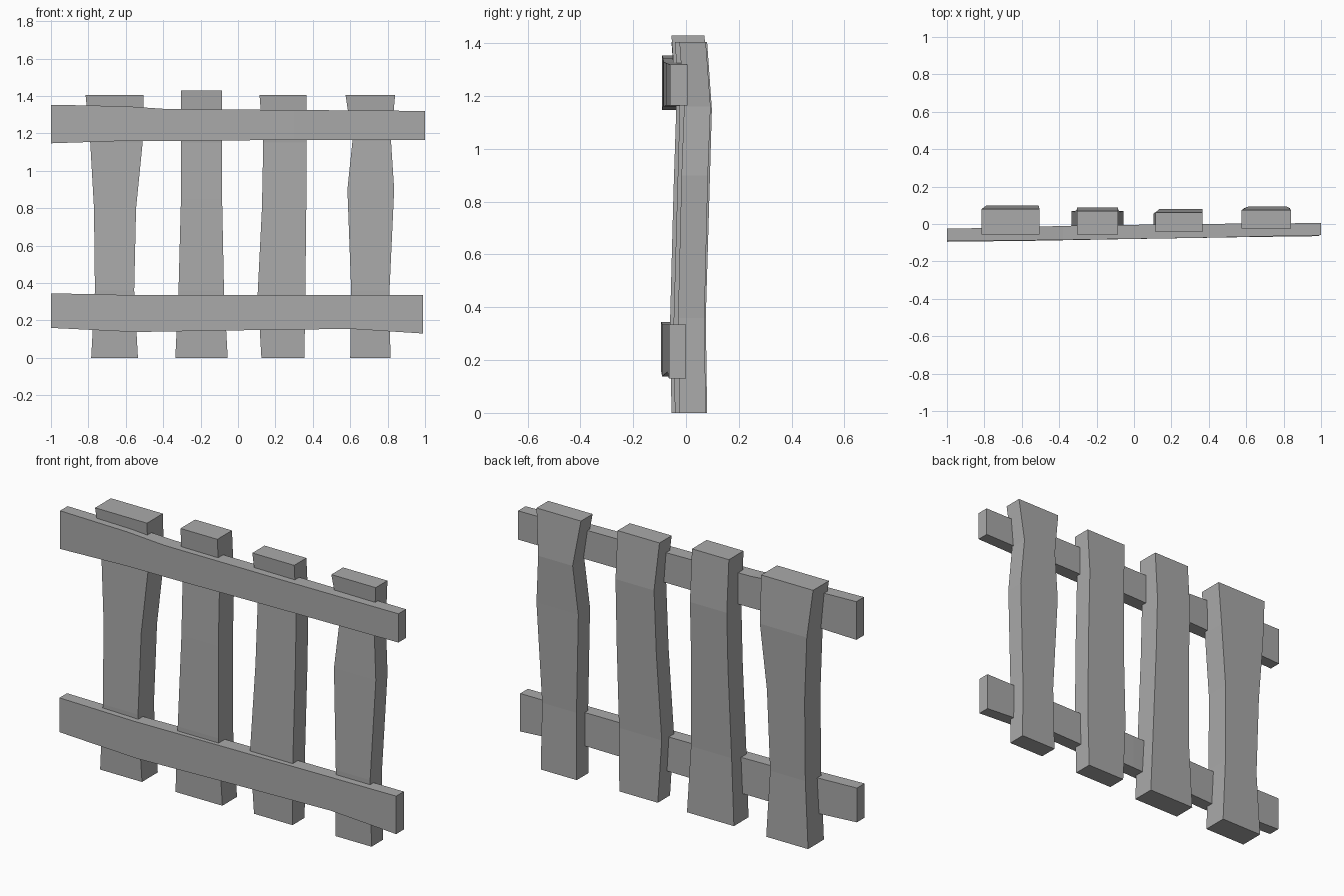
import bpy
import bmesh

cube = bpy.data.objects.get("Cube")
if cube:
    bpy.data.objects.remove(cube, do_unlink=True)

wood = bpy.data.materials.new("grey_wood")
wood.use_nodes = True
grey = (0.4, 0.4, 0.4, 1)
wood.diffuse_color = grey
wood.node_tree.nodes["Principled BSDF"].inputs["Base Color"].default_value = grey


def board(name, sections):
    """Join four-cornered cross-sections into a closed, flat-shaded board."""
    bm = bmesh.new()
    rings = [[bm.verts.new(p) for p in ring] for ring in sections]
    for a, b in zip(rings, rings[1:]):
        for i in range(4):
            j = (i + 1) % 4
            bm.faces.new((a[i], a[j], b[j], b[i]))
    bm.faces.new(rings[0])
    bm.faces.new(rings[-1])
    bmesh.ops.recalc_face_normals(bm, faces=bm.faces)
    mesh = bpy.data.meshes.new(name)
    bm.to_mesh(mesh)
    bm.free()
    mesh.materials.append(wood)
    bpy.context.collection.objects.link(bpy.data.objects.new(name, mesh))


def slat(name, front, back, spans):
    # each span is height, left edge, right edge; every slat shares one bow
    bow = (0, -0.005, 0.008, 0.018, 0)
    board(name, [[(x0, front + d, z), (x1, front + d, z),
                  (x1, back + d, z), (x0, back + d, z)]
                 for (z, x0, x1), d in zip(spans, bow)])


def rail(name, spans):
    # each span is x, bottom, top, front, back
    board(name, [[(x, f, z0), (x, b, z0), (x, b, z1), (x, f, z1)]
                 for x, z0, z1, f, b in spans])


# Upright slats
slat("slat_far_right", -0.055, 0.08, [
    (0, -0.785, -0.535), (0.36, -0.765, -0.555), (0.8, -0.77, -0.545),
    (1.15, -0.79, -0.51), (1.405, -0.815, -0.505)])
slat("slat_inner_right", -0.055, 0.07, [
    (0, -0.335, -0.055), (0.36, -0.318, -0.075), (0.85, -0.305, -0.085),
    (1.15, -0.305, -0.085), (1.43, -0.305, -0.085)])
slat("slat_inner_left", -0.042, 0.062, [
    (0, 0.125, 0.355), (0.34, 0.105, 0.36), (0.8, 0.128, 0.365),
    (1.15, 0.135, 0.365), (1.405, 0.115, 0.365)])
slat("slat_far_left", -0.025, 0.075, [
    (0, 0.6, 0.815), (0.36, 0.605, 0.81), (0.9, 0.585, 0.835),
    (1.16, 0.612, 0.818), (1.405, 0.575, 0.84)])

# Cross rails
rail("lower_rail", [
    (-1, 0.16, 0.345, -0.095, -0.03), (-0.55, 0.138, 0.335, -0.09, -0.02),
    (0, 0.147, 0.335, -0.08, -0.005), (0.6, 0.155, 0.335, -0.07, 0),
    (0.99, 0.13, 0.335, -0.065, 0)])
rail("upper_rail", [
    (-1, 1.147, 1.353, -0.09, -0.025), (-0.6, 1.16, 1.345, -0.088, -0.018),
    (-0.38, 1.16, 1.33, -0.085, -0.01), (0.3, 1.165, 1.325, -0.075, 0),
    (1, 1.165, 1.32, -0.06, 0.005)])
